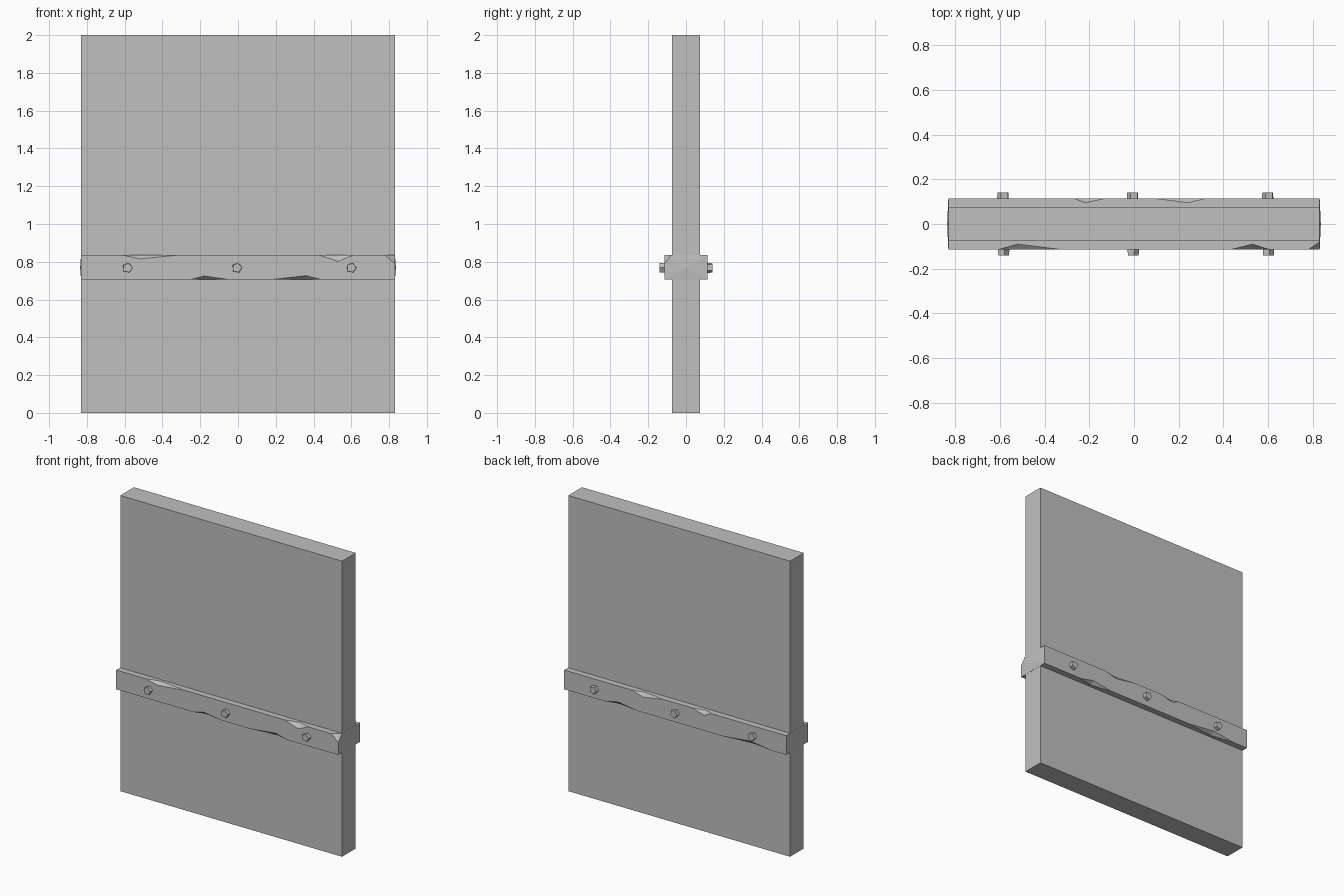
import bpy, bmesh, math
from mathutils import Vector, Matrix

cube = bpy.data.objects.get("Cube")
if cube:
    bpy.data.objects.remove(cube, do_unlink=True)

grey = bpy.data.materials.new("plain_grey")
grey.use_nodes = True
colour = (0.53, 0.53, 0.53, 1)
grey.diffuse_color = colour
grey.node_tree.nodes["Principled BSDF"].inputs["Base Color"].default_value = colour


def make_object(name, bm):
    bmesh.ops.recalc_face_normals(bm, faces=bm.faces)
    mesh = bpy.data.meshes.new(name)
    bm.to_mesh(mesh)
    bm.free()
    mesh.materials.append(grey)
    obj = bpy.data.objects.new(name, mesh)
    bpy.context.collection.objects.link(obj)
    return obj


def box(size, centre):
    bm = bmesh.new()
    bmesh.ops.create_cube(bm, size=1)
    bmesh.ops.scale(bm, vec=size, verts=bm.verts)
    bmesh.ops.translate(bm, vec=centre, verts=bm.verts)
    return bm


def add_wedge(bm, points, pivot):
    # Tetrahedron grown about a point on its cutting faces, so it overshoots the rail
    verts = [bm.verts.new(pivot + (Vector(p) - pivot) * 1.5) for p in points]
    for skip in verts:
        bm.faces.new([v for v in verts if v is not skip])


# Panel
HALF_X, RAIL_Y, LOW, HIGH = 0.83, 0.115, 0.705, 0.835
make_object("panel", box((2 * HALF_X, 0.146, 2), (0, 0, 1)))

# Rail around the panel, with very slightly pointed ends
bm = box((2 * HALF_X + 0.002, 2 * RAIL_Y, HIGH - LOW), (0, 0, (LOW + HIGH) / 2))
ends = [f for f in bm.faces if abs(f.normal.x) > 0.9]
bmesh.ops.poke(bm, faces=ends, offset=0.005)
rail = make_object("rail", bm)

# Chips in the rail edges: side, edge height, start, deepest point, end, height, depth
chips = [
    (-1, HIGH, -0.61, -0.52, -0.32, 0.02, 0.025),
    (-1, HIGH, 0.43, 0.53, 0.61, 0.033, 0.025),
    (-1, LOW, -0.255, -0.18, -0.04, 0.02, 0.025),
    (-1, LOW, 0.17, 0.36, 0.445, 0.022, 0.025),
    (1, HIGH, -0.27, -0.22, -0.125, 0.025, 0.02),
    (1, HIGH, 0.09, 0.24, 0.325, 0.025, 0.02),
    (1, LOW, 0.28, 0.43, 0.53, 0.022, 0.025),
    (1, LOW, -0.72, -0.56, -0.36, 0.022, 0.025),
]
bm = bmesh.new()
for side, z, start, deep, end, height, depth in chips:
    y = side * RAIL_Y
    inward = -1 if z == HIGH else 1
    face_point = Vector((deep, y, z + inward * height))
    edge_point = Vector((deep, y - side * depth, z))
    add_wedge(bm, [(start, y, z), (end, y, z), face_point, edge_point],
              (face_point + edge_point) / 2)

# Broken front corner
corner = Vector((HALF_X, -RAIL_Y, HIGH))
cut = [corner + Vector(d) for d in ((-0.05, 0, 0), (0, 0.035, 0), (0, 0, -0.045))]
add_wedge(bm, [corner] + cut, sum(cut, Vector()) / 3)
cutter = make_object("chip_cutter", bm)
cutter.hide_render = True

# Cut the chips and keep the finished mesh
mod = rail.modifiers.new("chips", "BOOLEAN")
mod.operation = "DIFFERENCE"
mod.solver = "EXACT"
mod.object = cutter
graph = bpy.context.evaluated_depsgraph_get()
finished = bpy.data.meshes.new_from_object(rail.evaluated_get(graph))
rail.modifiers.clear()
rail.data = finished
bpy.data.objects.remove(cutter, do_unlink=True)

# Five-sided bolt heads on both sides
for side, label in ((-1, "front"), (1, "back")):
    for x, place in ((-0.585, "right"), (-0.005, "middle"), (0.6, "left")):
        bm = bmesh.new()
        bmesh.ops.create_cone(bm, cap_ends=True, segments=5, radius1=0.029,
                              radius2=0.026, depth=0.05)
        turn = Matrix.Rotation(math.radians(-90 * side), 4, "X")
        spin = Matrix.Rotation(math.radians(175), 4, "Y")
        aim = Matrix.Rotation(math.radians(-90), 4, "Y")
        move = Matrix.Translation((x, side * 0.115, 0.768))
        bmesh.ops.transform(bm, matrix=move @ spin @ aim @ turn, verts=bm.verts)
        make_object(f"{label}_bolt_{place}", bm)
